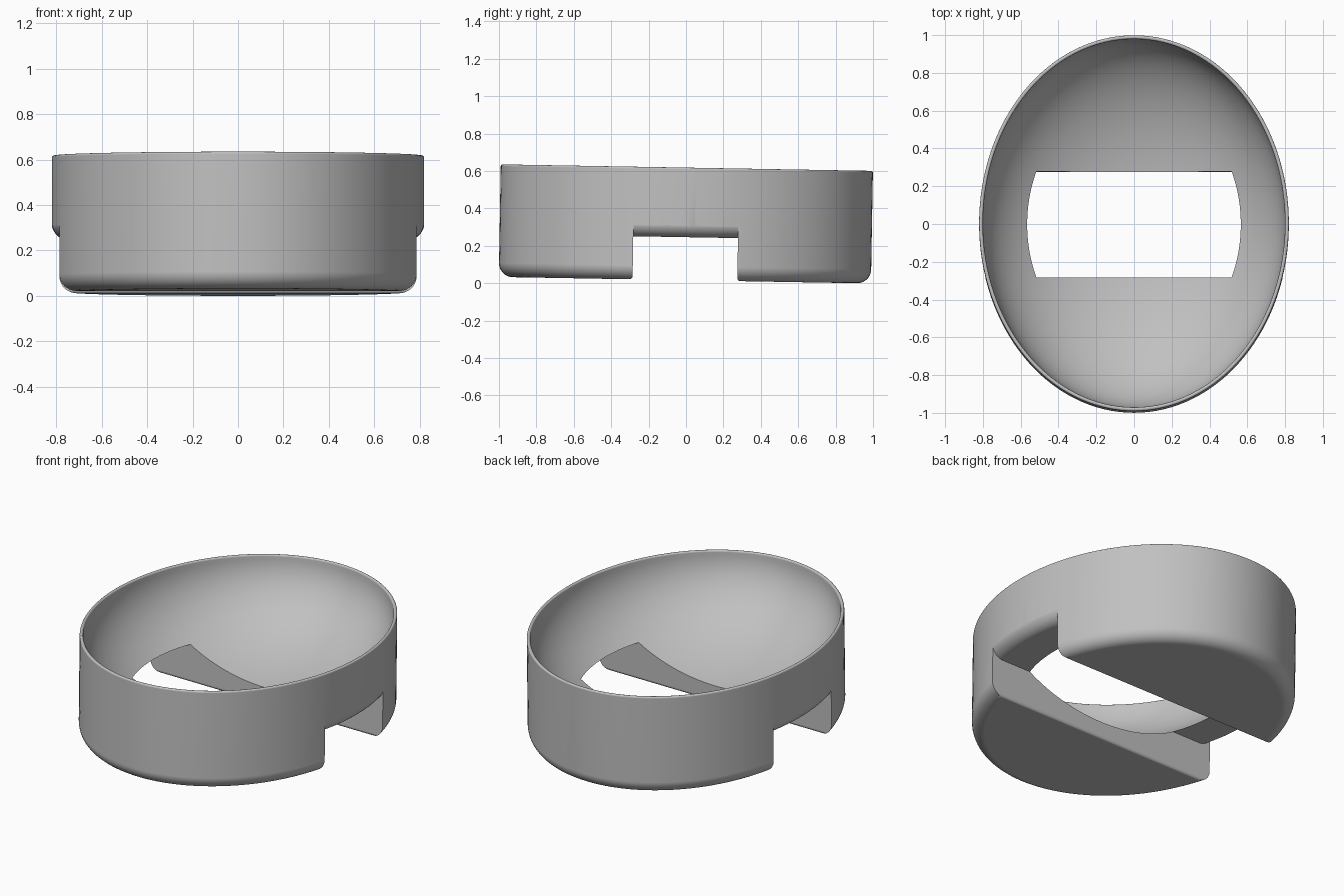
import bpy, bmesh, math
from mathutils import Matrix

cube = bpy.data.objects.get("Cube")
if cube:
    bpy.data.objects.remove(cube, do_unlink=True)

A, B, H = 0.82, 0.995, 0.602         # outer semi-axes and height
WALL, FILLET = 0.02, 0.075           # rim thickness, lower edge rounding
SLOT_HALF, SLOT_TOP = 0.28, 0.23     # cross slot under the bowl
DEPTH = 0.512                        # depth of the ellipsoidal hollow
SEG = 128


def make_object(name, bm):
    bmesh.ops.recalc_face_normals(bm, faces=bm.faces)
    mesh = bpy.data.meshes.new(name)
    bm.to_mesh(mesh)
    bm.free()
    obj = bpy.data.objects.new(name, mesh)
    bpy.context.collection.objects.link(obj)
    return obj


def loft(name, rings):
    """Skin a closed solid over elliptical rings (semi-x, semi-y, z)."""
    bm = bmesh.new()
    loops = []
    for a, b, z in rings:
        angles = [2 * math.pi * i / SEG for i in range(SEG)]
        loops.append([bm.verts.new((a * math.cos(t), b * math.sin(t), z)) for t in angles])
    for low, high in zip(loops, loops[1:]):
        for i in range(SEG):
            j = (i + 1) % SEG
            bm.faces.new((low[i], low[j], high[j], high[i]))
    bm.faces.new(loops[0])
    bm.faces.new(loops[-1])
    return make_object(name, bm)


def rounded_foot(base, grow=0.0):
    """Rings of the rounded lower edge, starting at height base."""
    rings = []
    for i in range(11):
        t = math.pi / 2 * i / 10
        inset = FILLET * (1 - math.sin(t)) - grow
        rings.append((A - inset, B - inset, base + FILLET * (1 - math.cos(t))))
    return rings


def subtract(target, cutter):
    mod = target.modifiers.new("cut", "BOOLEAN")
    mod.operation = "DIFFERENCE"
    mod.solver = "EXACT"
    mod.object = cutter
    bpy.context.view_layer.objects.active = target
    bpy.ops.object.modifier_apply(modifier=mod.name)
    bpy.data.objects.remove(cutter, do_unlink=True)


# Bowl: rounded outside, rolled rim, ellipsoidal hollow
rings = rounded_foot(0)
r = WALL / 2
for i in range(9):
    t = math.pi * i / 8
    inset = r - r * math.cos(t)
    rings.append((A - inset, B - inset, H - r + r * math.sin(t)))
for i in range(1, 36):
    u = math.pi / 2 * i / 36
    s = math.cos(u)
    rings.append(((A - WALL) * s, (B - WALL) * s, H - r - DEPTH * math.sin(u)))
bowl = loft("bowl", rings)

# Slot cutter: a bar whose lower edges flare to round the slot mouth
flare = 0.02
side = [(SLOT_HALF, 0.34)]
for i in range(6):
    t = math.pi / 2 * i / 5
    side.append((SLOT_HALF + flare * (1 - math.cos(t)), flare * (1 - math.sin(t)) - 0.002))
side.append((SLOT_HALF + flare, -0.1))
profile = side + [(-y, z) for y, z in reversed(side)]
bm = bmesh.new()
face = bm.faces.new([bm.verts.new((-1, y, z)) for y, z in profile])
ext = bmesh.ops.extrude_face_region(bm, geom=[face])
moved = [v for v in ext["geom"] if isinstance(v, bmesh.types.BMVert)]
bmesh.ops.translate(bm, verts=moved, vec=(2, 0, 0))
slot = make_object("slot_cutter", bm)
slot.hide_render = True

# The bridge over the slot keeps the same rounded lower edge
bridge = loft("bridge_shape", rounded_foot(SLOT_TOP, 0.001) + [(A + 0.001, B + 0.001, H)])
subtract(slot, bridge)
subtract(bowl, slot)

# Slight forward-high tilt, resting on its back edge
bowl.data.transform(Matrix.Translation((0, -0.006, 0)) @ Matrix.Rotation(math.radians(-1), 4, "X"))
lowest = min(v.co.z for v in bowl.data.vertices)
bowl.data.transform(Matrix.Translation((0, 0, -lowest)))

# Plain grey finish
grey = bpy.data.materials.new("plain grey")
grey.use_nodes = True
colour = (0.53, 0.53, 0.53, 1)
grey.diffuse_color = colour
grey.node_tree.nodes["Principled BSDF"].inputs["Base Color"].default_value = colour
bowl.data.materials.clear()
bowl.data.materials.append(grey)

bpy.ops.object.select_all(action="DESELECT")
bowl.select_set(True)
bpy.context.view_layer.objects.active = bowl
bpy.ops.object.shade_smooth_by_angle(angle=math.radians(35))
weighted = bowl.modifiers.new("even shading", "WEIGHTED_NORMAL")
weighted.keep_sharp = True
